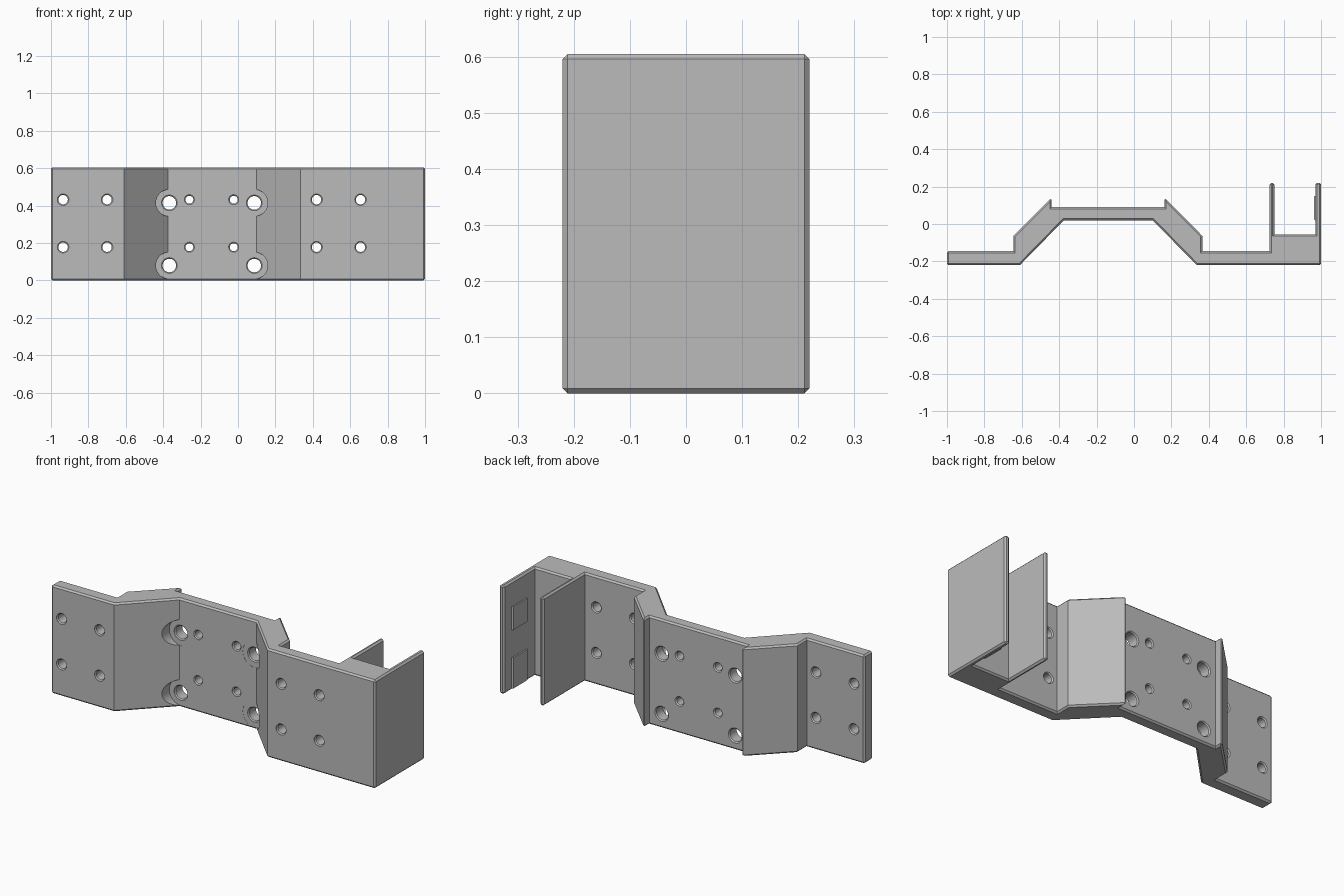
import bpy
import bmesh
import math

cube = bpy.data.objects.get("Cube")
if cube:
    bpy.data.objects.remove(cube, do_unlink=True)

HEIGHT = 0.605
CHAMFER = 0.009

grey = bpy.data.materials.new("plain grey")
grey.use_nodes = True
grey.diffuse_color = (0.5, 0.5, 0.5, 1)
grey.node_tree.nodes["Principled BSDF"].inputs["Base Color"].default_value = (0.5, 0.5, 0.5, 1)


def make_object(name, bm):
    bmesh.ops.recalc_face_normals(bm, faces=bm.faces)
    mesh = bpy.data.meshes.new(name)
    bm.to_mesh(mesh)
    bm.free()
    mesh.materials.append(grey)
    obj = bpy.data.objects.new(name, mesh)
    bpy.context.collection.objects.link(obj)
    return obj


def extrude_profile(name, points, low, high, chamfer=0):
    bm = bmesh.new()
    face = bm.faces.new([bm.verts.new((x, y, low)) for x, y in points])
    grown = bmesh.ops.extrude_face_region(bm, geom=[face])["geom"]
    for v in grown:
        if isinstance(v, bmesh.types.BMVert):
            v.co.z = high
    bmesh.ops.recalc_face_normals(bm, faces=bm.faces)
    if chamfer:
        # only the outward square corners are chamfered
        edges = [e for e in bm.edges
                 if e.is_convex and e.calc_face_angle() > math.radians(80)]
        bmesh.ops.bevel(bm, geom=edges, offset=chamfer, segments=1,
                        affect='EDGES', clamp_overlap=True)
    return make_object(name, bm)


def add_lathe(bm, x, z, steps, sides=32):
    """Closed solid of revolution about the y direction; steps are (y, radius)."""
    rings = []
    for y, r in steps:
        rings.append([bm.verts.new((x + r * math.cos(math.tau * i / sides), y,
                                    z + r * math.sin(math.tau * i / sides)))
                      for i in range(sides)])
    for a, b in zip(rings, rings[1:]):
        for i in range(sides):
            j = (i + 1) % sides
            bm.faces.new((a[i], a[j], b[j], b[i]))
    bm.faces.new(rings[0])
    bm.faces.new(rings[-1])


def hole_steps(front, back, radius, rim=0.006, pocket=None):
    """Through hole with a chamfered rim, and an optional wide front pocket."""
    wide = radius + rim
    start = [(front - 0.05, wide)]
    if pocket:
        start = [(front - 0.25, pocket), (front + 0.001, pocket), (front + 0.001, wide)]
    return start + [(front + 0.002, wide), (front + rim + 0.001, radius),
                    (back - rim, radius), (back, wide), (back + 0.05, wide)]


# Bent bracket with the open channel at its left end
outline = [
    (-1, -0.22), (-0.61, -0.22), (-0.375, 0.02), (0.1, 0.02), (0.335, -0.22),
    (1, -0.22), (1, 0.22), (0.97, 0.22), (0.97, -0.055), (0.75, -0.055),
    (0.75, 0.22), (0.725, 0.22), (0.725, -0.145), (0.365, -0.145),
    (0.365, -0.063), (0.163, 0.14), (0.163, 0.09), (-0.44, 0.09),
    (-0.44, 0.14), (-0.645, -0.063), (-0.645, -0.145), (-1, -0.145),
]
bracket = extrude_profile("bracket", outline, 0, HEIGHT, CHAMFER)

# Screw holes: flanges, centre plate, and large ones with head clearance
bm = bmesh.new()
for z in (0.178, 0.432):
    for x in (-0.935, -0.70, 0.42, 0.655):
        add_lathe(bm, x, z, hole_steps(-0.22, -0.145, 0.025))
    for x in (-0.26, -0.023):
        add_lathe(bm, x, z, hole_steps(0.02, 0.09, 0.021))
for z in (0.08, 0.415):
    for x in (-0.367, 0.087):
        add_lathe(bm, x, z, hole_steps(0.02, 0.09, 0.036, pocket=0.072))
cutter = make_object("hole_cutter", bm)
cutter.hide_render = True

cut = bracket.modifiers.new("holes", 'BOOLEAN')
cut.operation = 'DIFFERENCE'
cut.solver = 'EXACT'
cut.object = cutter
bpy.ops.object.select_all(action='DESELECT')
bpy.context.view_layer.objects.active = bracket
bracket.select_set(True)
bpy.ops.object.modifier_apply(modifier=cut.name)
bpy.data.objects.remove(cutter, do_unlink=True)
bpy.ops.object.shade_smooth_by_angle(angle=math.radians(30))

# Two thin grip pads on the inside of the outer channel wall
pad = [(0.975, 0.015), (0.962, 0.025), (0.962, 0.145), (0.975, 0.155)]
extrude_profile("lower_grip_pad", pad, 0.009, 0.18)
extrude_profile("upper_grip_pad", pad, 0.335, 0.465)
